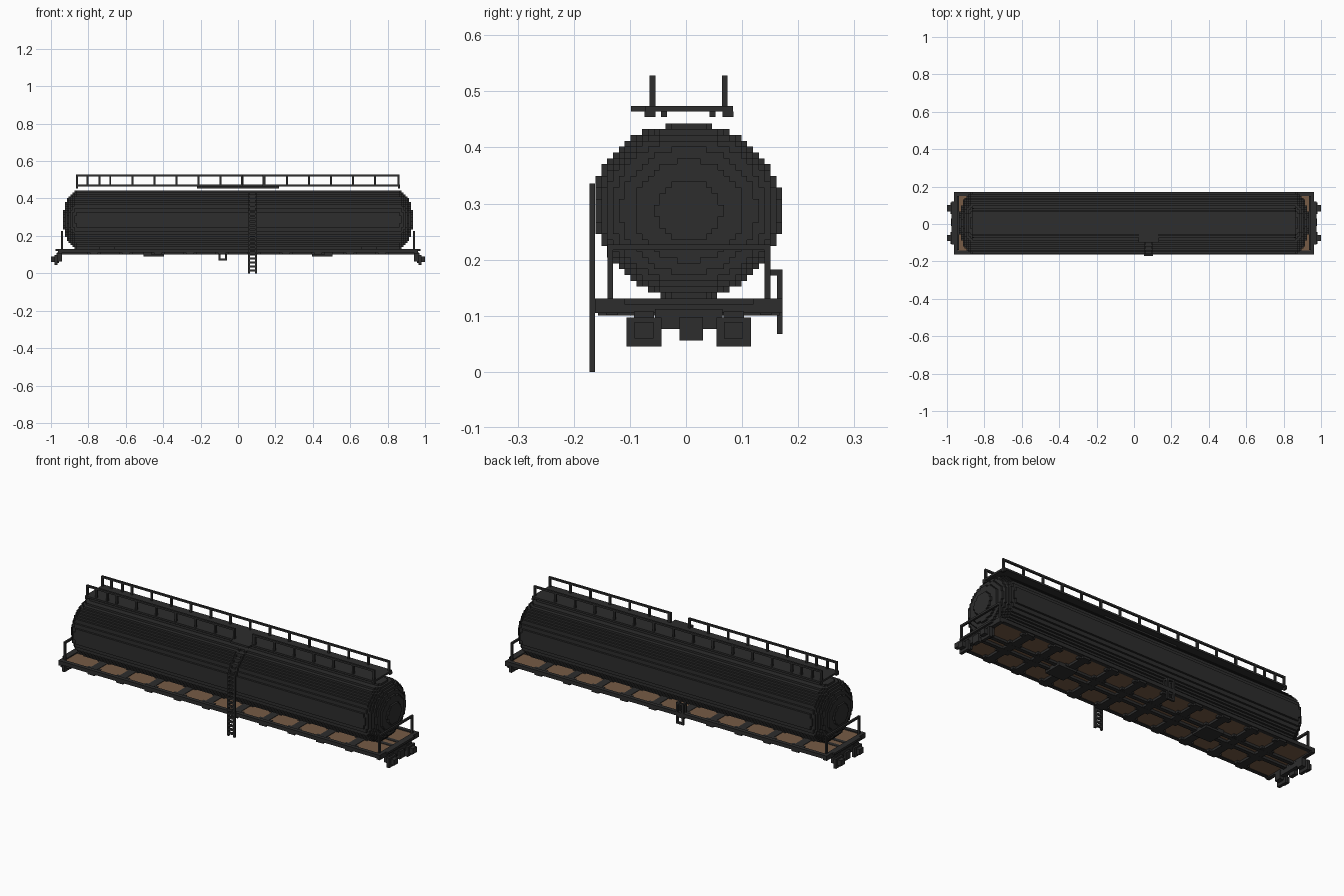
import bpy, bmesh, math
from mathutils import Matrix, Vector

cube = bpy.data.objects.get("Cube")
if cube:
    bpy.data.objects.remove(cube, do_unlink=True)

V = 0.0104                    # block size of the stepped style
CY, CZ = 0.005, 0.287         # tank axis
RY, RZ = 16, 15               # tank radii in blocks


def material(name, rgb):
    m = bpy.data.materials.new(name)
    m.use_nodes = True
    m.diffuse_color = (*rgb, 1)
    m.node_tree.nodes["Principled BSDF"].inputs["Base Color"].default_value = (*rgb, 1)
    return m


dark = material("charcoal paint", (0.026, 0.026, 0.026))
wood = material("brown planks", (0.18, 0.105, 0.06))


def finish(name, bm, mat):
    me = bpy.data.meshes.new(name)
    bm.to_mesh(me)
    bm.free()
    me.materials.append(mat)
    ob = bpy.data.objects.new(name, me)
    bpy.context.collection.objects.link(ob)
    return ob


def boxes(name, mat, items):
    """One object from boxes given as (x0, x1, y0, y1, z0, z1)."""
    bm = bmesh.new()
    for x0, x1, y0, y1, z0, z1 in items:
        mid = Vector((x0 + x1, y0 + y1, z0 + z1)) / 2
        size = Matrix.Diagonal((abs(x1 - x0), abs(y1 - y0), abs(z1 - z0), 1))
        bmesh.ops.create_cube(bm, size=1, matrix=Matrix.Translation(mid) @ size)
    return finish(name, bm, mat)


def bar(x, y, z, lx=V, ly=V, lz=V):
    """Box extents from a centre and three lengths."""
    return (x - lx / 2, x + lx / 2, y - ly / 2, y + ly / 2, z - lz / 2, z + lz / 2)


# Stepped tank: rows of blocks along x, shortened towards the rim for domed ends
def half_length(j, k):
    r2 = ((j + 0.5) / RY) ** 2 + ((k + 0.5) / RZ) ** 2
    if r2 >= 1:
        return 0
    return 0.853 + V * round(8 * math.sqrt(1 - r2))


bm = bmesh.new()


def quad(points):
    bm.faces.new([bm.verts.new(p) for p in points])


for j in range(-RY, RY):
    for k in range(-RZ, RZ):
        h = half_length(j, k)
        if not h:
            continue
        y0, z0 = CY + j * V, CZ + k * V
        ring = [(y0, z0), (y0 + V, z0), (y0 + V, z0 + V), (y0, z0 + V)]
        quad([(h, *p) for p in ring])
        quad([(-h, *p) for p in reversed(ring)])
        for i, (dj, dk) in enumerate([(0, -1), (1, 0), (0, 1), (-1, 0)]):
            n = half_length(j + dj, k + dk)
            if n < h:
                a, b = ring[i], ring[(i + 1) % 4]
                for s, e in ((n, h), (-h, -n)):
                    quad([(s, *a), (s, *b), (e, *b), (e, *a)])
bmesh.ops.remove_doubles(bm, verts=bm.verts, dist=1e-5)
finish("tank", bm, dark)

# Underframe: sills, headstocks, centre beams and cross beams around the planks
Y0, Y1, X1 = -0.162, 0.172, 0.963
boxes("deck_planks", wood, [(-0.955, 0.955, Y0 + 0.01, Y1 - 0.01, 0.113, 0.125)])
frame = [(-X1, X1, Y0, Y0 + 0.021, 0.111, 0.131),
         (-X1, X1, Y1 - 0.021, Y1, 0.111, 0.131)]
for s in (-1, 1):
    frame.append((s * 0.942, s * X1, Y0, Y1, 0.105, 0.131))
    frame.append((s * X1, s * 0.975, -0.11, 0.12, 0.12, 0.131))
    frame.append((-X1, X1, *sorted((CY + s * 0.016, CY + s * 0.037)), 0.1, 0.127))
boxes("underframe", dark, frame)
pitch = 2 * 0.942 / 11
beams = []
for i in range(1, 11):
    x = -0.942 + i * pitch
    beams.append(bar(x, CY, 0.114, 0.042, Y1 - Y0 - 0.01, 0.027))
    for y in (Y0 + 0.03, CY - 0.043, CY + 0.043, Y1 - 0.03):     # gussets
        beams.append(bar(x, y, 0.114, 0.075, 0.021, 0.026))
boxes("cross_beams", dark, beams)
boxes("pivot_plates", dark,
      [bar(s * 0.45, CY, 0.1, 0.11, 0.1, 0.02) for s in (-1, 1)])
boxes("tank_saddles", dark,
      [bar(s * 0.7, CY, 0.137, 0.08, 0.1, 0.02) for s in (-1, 1)])

# Buffers and couplers at both ends
buffers, couplers, rails = [], [], []
for s in (-1, 1):
    for y in (CY - 0.08, CY + 0.08):
        buffers += [bar(s * 0.955, y, 0.085, 0.03, 0.036, 0.045),
                    bar(s * 0.972, y, 0.071, 0.016, 0.062, 0.052),
                    bar(s * 0.99, y, 0.074, 0.02, 0.034, 0.03)]
    couplers += [bar(s * 0.955, CY, 0.094, 0.025, 0.12, 0.036),
                 bar(s * 0.968, 0.009, 0.077, 0.02, 0.042, 0.042)]
    # End handrails
    for y in (-0.135, 0.145):
        rails.append(bar(s * 0.942, y, 0.176, lz=0.1))
    rails.append(bar(s * 0.942, CY, 0.222, ly=0.29))
boxes("buffers", dark, buffers)
boxes("couplers", dark, couplers)
boxes("end_handrails", dark, rails)

# Roof walkway with a landing at the ladder
LX = 0.078
boxes("walkway", dark, [(-0.865, 0.865, -0.073, 0.084, 0.464, 0.474),
                        (LX - 0.055, LX + 0.055, -0.098, -0.06, 0.464, 0.474)])
supports = [bar(0, y, 0.459, 0.44) for y in (-0.039, 0.047)]
for s in (-1, 1):
    supports += [bar(s * 0.86, y, 0.459, V, 0.02) for y in (-0.064, 0.075)]
boxes("walkway_supports", dark, supports)

# Guard rails; the front one opens at the ladder
guard = []
for y, spans in ((-0.06, [(-0.86, 0.02), (0.135, 0.857)]), (0.069, [(-0.86, 0.857)])):
    for a, b in spans:
        guard.append((a - V / 2, b + V / 2, y - V / 2, y + V / 2, 0.518, 0.528))
        posts = [a, b] + [-0.683 + 0.118 * i for i in range(13)]
        guard += [bar(x, y, 0.498, lz=0.05) for x in posts if a <= x <= b]
    guard += [bar(x, y, 0.498, lz=0.05) for x in (-0.805, -0.74)]
boxes("guard_rails", dark, guard)

# Ladder: straight up the front, then stepping over the tank shoulder
STILES = (LX - 0.019, LX + 0.019)
ladder = [bar(x, -0.167, 0.168, lz=0.336) for x in STILES]
ladder += [bar(LX, -0.167, 0.016 + 2 * V * i, 0.04) for i in range(16)]


def shoulder(k):
    return round(RY * math.sqrt(1 - ((k + 0.5) / RZ) ** 2))


for k in range(4, 14):
    y0, y1 = CY - (shoulder(k) + 1) * V, CY - shoulder(k + 1) * V
    z0 = CZ + k * V
    for x in STILES:
        ladder.append((x - V / 2, x + V / 2, y0, y1, z0, z0 + V))
    if k % 2 == 0:
        ladder.append((STILES[0], STILES[1], y0, y0 + V, z0, z0 + V))
boxes("ladder", dark, ladder)

# Rear step frame
step = []
for x in (-0.1, -0.065):
    step += [bar(x, 0.167, 0.125, lz=0.114), bar(x, 0.145, 0.155, lz=0.052),
             bar(x, 0.157, 0.177, ly=0.03)]
step += [bar(-0.082, 0.167, z, 0.045) for z in (0.073, 0.177)]
boxes("rear_step", dark, step)
